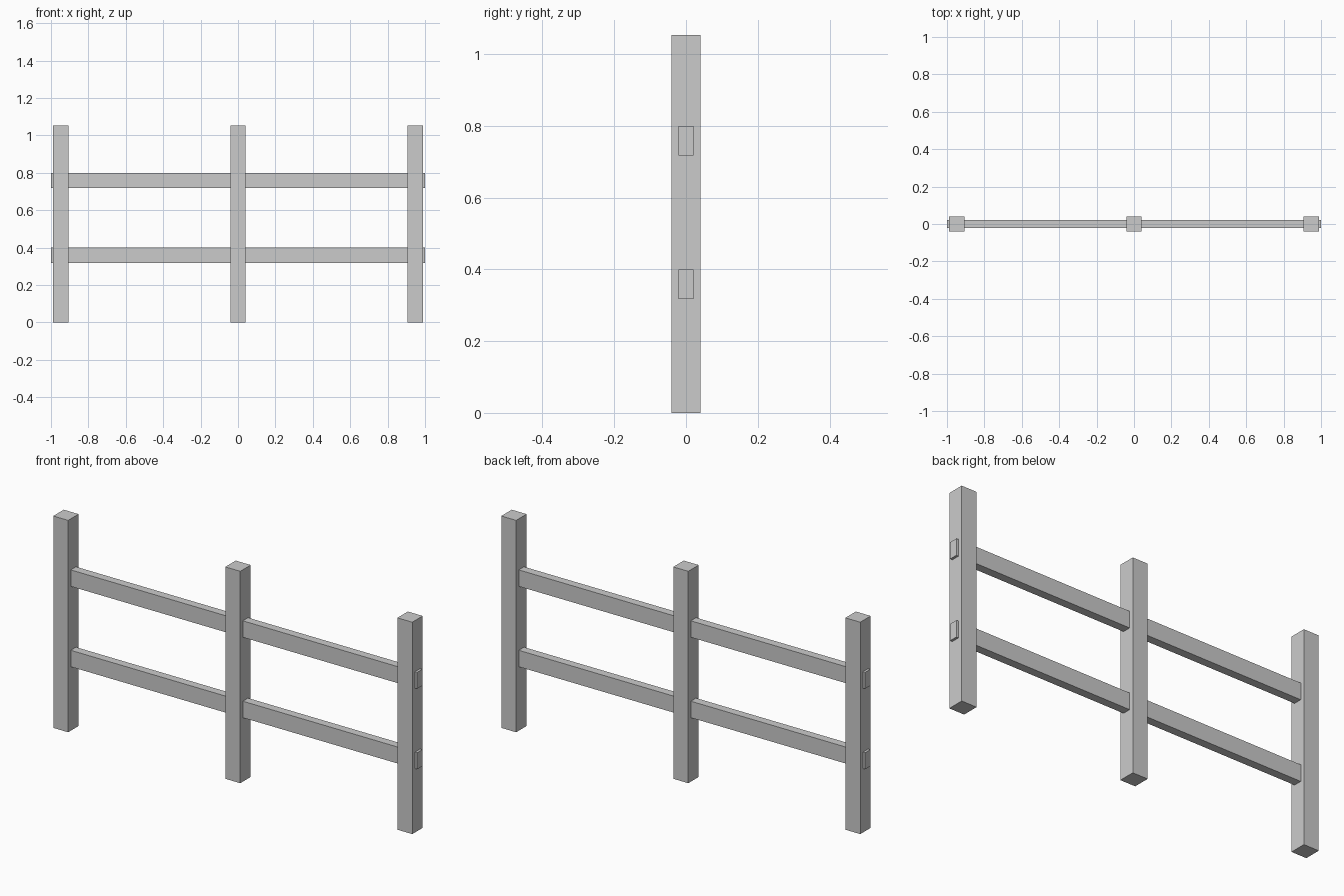
import bpy

if "Cube" in bpy.data.objects:
    bpy.data.objects.remove(bpy.data.objects["Cube"])

POST_W, POST_H, POST_X = 0.082, 1.054, 0.947
RAIL_LEN, RAIL_D, RAIL_H = 2.0, 0.041, 0.082


def box(name, center, size):
    bpy.ops.mesh.primitive_cube_add(size=1, location=center)
    ob = bpy.context.object
    ob.name = name
    ob.scale = size
    bpy.ops.object.transform_apply(location=False, rotation=False, scale=True)
    return ob


# square upright posts
for label, x in (("left", -POST_X), ("middle", 0), ("right", POST_X)):
    box(f"{label}_post", (x, 0, POST_H / 2), (POST_W, POST_W, POST_H))

# horizontal rails passing through the posts, ends slightly proud
for label, z in (("lower", 0.359), ("upper", 0.759)):
    box(f"{label}_rail", (0, 0, z), (RAIL_LEN, RAIL_D, RAIL_H))
